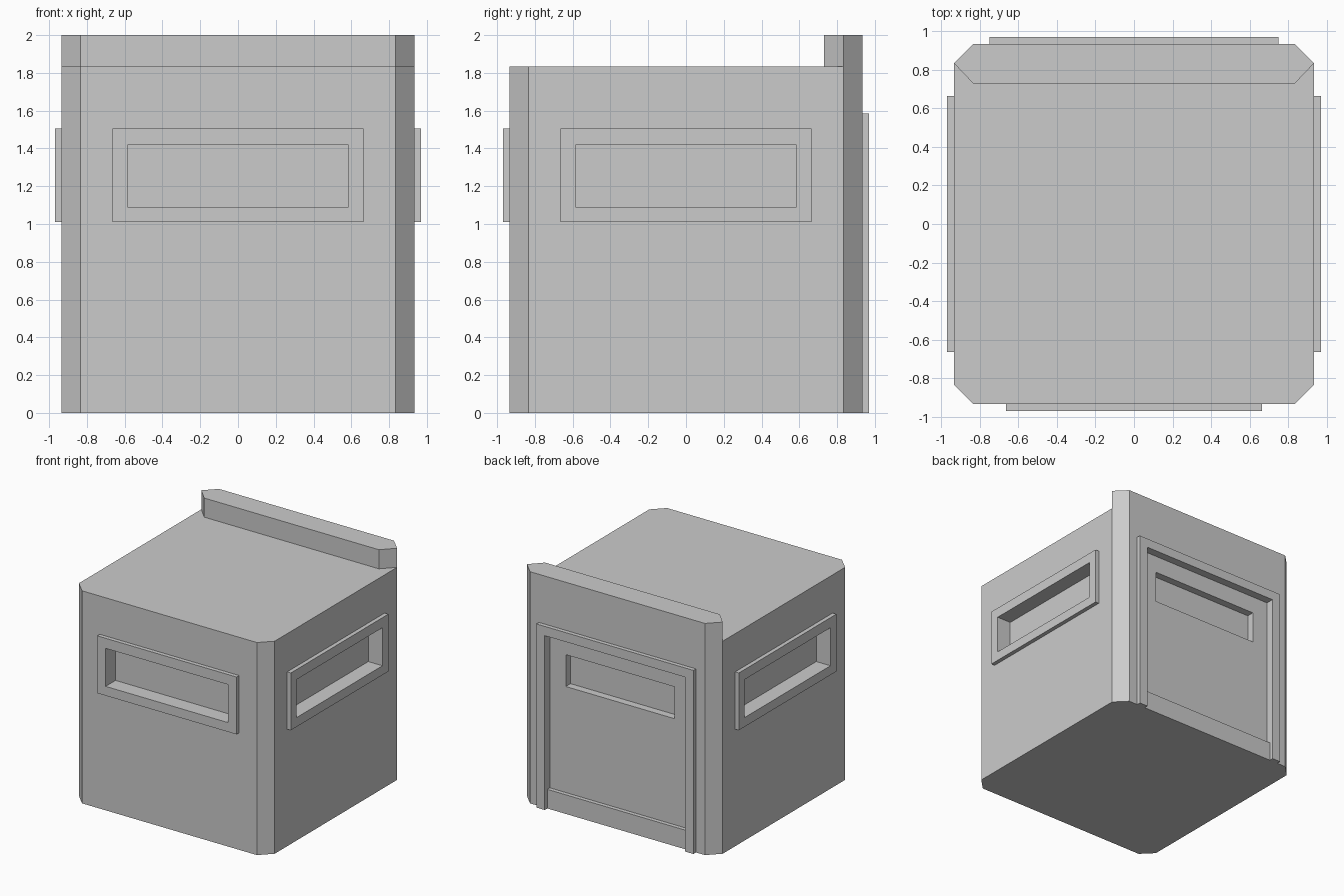
import bpy
import bmesh
from math import pi
from mathutils import Matrix

cube = bpy.data.objects.get("Cube")
if cube:
    bpy.data.objects.remove(cube, do_unlink=True)

grey = bpy.data.materials.new("light grey")
grey.use_nodes = True
grey.diffuse_color = (0.6, 0.6, 0.6, 1)
grey.node_tree.nodes["Principled BSDF"].inputs["Base Color"].default_value = grey.diffuse_color

HALF = 0.935      # wall plane
FACE = 0.97       # outer plane of the frames
DEEP = 0.835      # back of the window recesses and start of the corner bevels
ROOF = 1.835


def prism(name, points, direction):
    """Extrude a flat outline along a direction."""
    bm = bmesh.new()
    face = bm.faces.new([bm.verts.new(p) for p in points])
    new = bmesh.ops.extrude_face_region(bm, geom=[face])["geom"]
    bmesh.ops.translate(bm, vec=direction, verts=[v for v in new if isinstance(v, bmesh.types.BMVert)])
    bmesh.ops.recalc_face_normals(bm, faces=bm.faces)
    mesh = bpy.data.meshes.new(name)
    bm.to_mesh(mesh)
    bm.free()
    mesh.materials.append(grey)
    obj = bpy.data.objects.new(name, mesh)
    bpy.context.collection.objects.link(obj)
    return obj


def block(name, half_width, z0, z1, y0, y1):
    w = half_width
    return prism(name, [(-w, y0, z0), (w, y0, z0), (w, y0, z1), (-w, y0, z1)], (0, y1 - y0, 0))


def turn(obj, angle):
    obj.data.transform(Matrix.Rotation(angle, 4, "Z"))
    return obj


def cut(obj, cutter):
    mod = obj.modifiers.new("cut", "BOOLEAN")
    mod.operation = "DIFFERENCE"
    mod.solver = "EXACT"
    mod.object = cutter
    bpy.context.view_layer.objects.active = obj
    bpy.ops.object.modifier_apply(modifier=mod.name)


def discard(obj):
    bpy.data.objects.remove(obj, do_unlink=True)


# Body with bevelled corners
outline = []
for sx, sy in ((1, 1), (-1, 1), (-1, -1), (1, -1)):
    corner = [(sx * HALF, sy * DEEP, 0), (sx * DEEP, sy * HALF, 0)]
    outline += corner if sx * sy > 0 else corner[::-1]
body = prism("body", outline, (0, 0, ROOF))

# Parapet along the back edge of the roof
half = [(DEEP, 0.73), (HALF, DEEP), (DEEP, HALF)]
rim = half + [(-x, y) for x, y in reversed(half)]
prism("back_parapet", [(x, y, ROOF) for x, y in rim], (0, 0, 2 - ROOF))

# Framed, recessed windows on the front and both sides
for side, angle in (("front", pi), ("right", -pi / 2), ("left", pi / 2)):
    frame = turn(block(side + "_window_frame", 0.665, 1.01, 1.505, HALF, FACE), angle)
    hole = turn(block("window_cutter", 0.585, 1.09, 1.418, DEEP, 1.1), angle)
    cut(body, hole)
    cut(frame, hole)
    discard(hole)

# Recessed door with a shallow window at the back
for hole in (block("door_cutter", 0.67, 0.165, 1.505, 0.9, 1.1),
             block("door_window_cutter", 0.518, 1.08, 1.355, DEEP, 1.2)):
    cut(body, hole)
    discard(hole)

# Door surround standing on the ground
leg = [(0.67, 1.505), (0.67, 0), (0.75, 0), (0.75, 1.585)]
arch = leg + [(-x, z) for x, z in reversed(leg)]
prism("door_surround", [(x, HALF, z) for x, z in arch], (0, FACE - HALF, 0))
